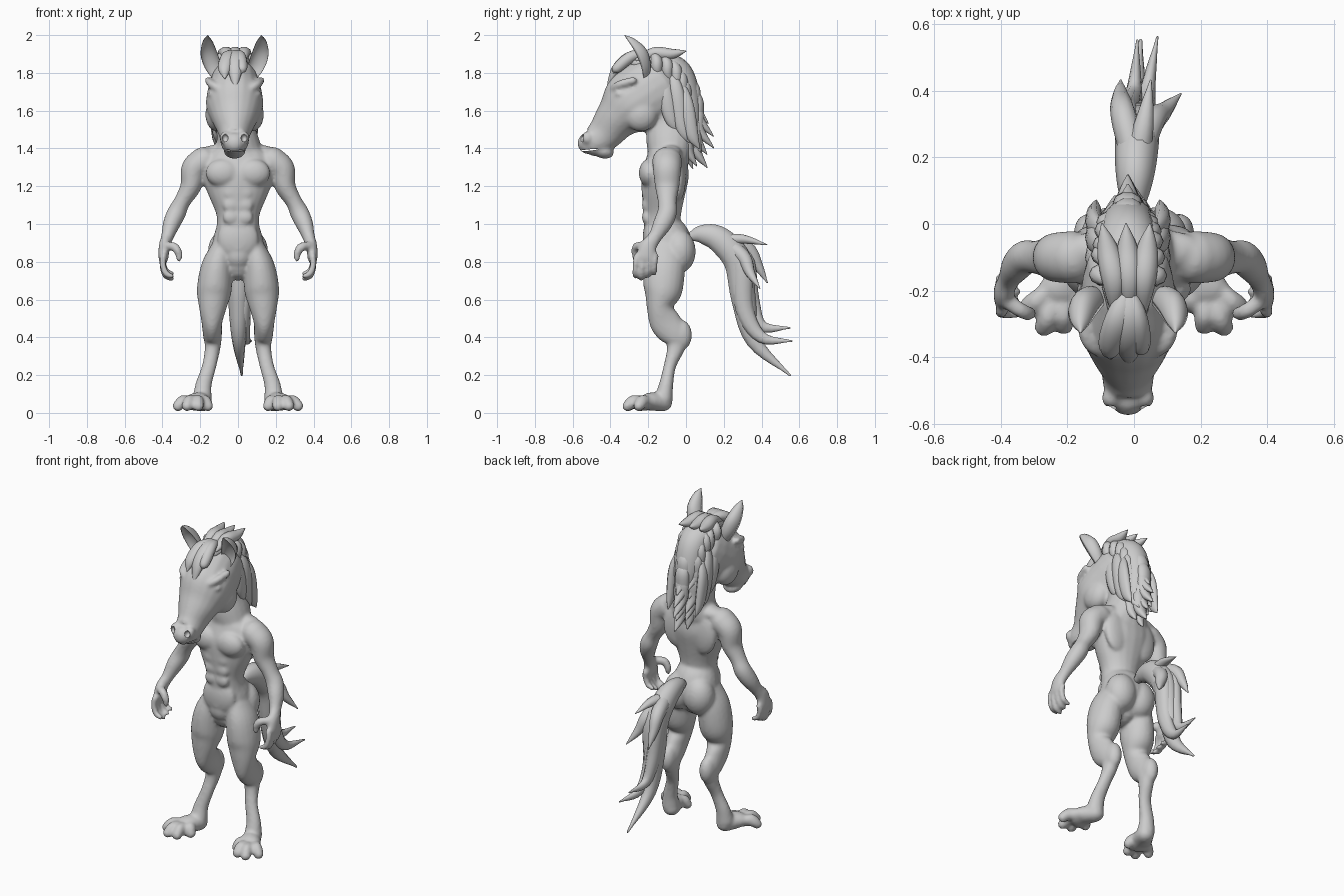
import bpy, bmesh, math, random
from mathutils import Vector, Matrix

cube = bpy.data.objects.get("Cube")
if cube:
    bpy.data.objects.remove(cube, do_unlink=True)
random.seed(4)
HEAD_X = -.018          # the head sits slightly to its right
SIDES = (-1, 1)

grey = bpy.data.materials.new("plain grey")
grey.use_nodes = True
grey.diffuse_color = (.6, .6, .6, 1)
grey.node_tree.nodes["Principled BSDF"].inputs["Base Color"].default_value = (.6, .6, .6, 1)

def spline(stations, steps):
    """Catmull-Rom through stations of any width."""
    rows = [Vector(s) for s in stations]
    rows = [rows[0] * 2 - rows[1]] + rows + [rows[-1] * 2 - rows[-2]]
    result = []
    for p, q, r, s in zip(rows, rows[1:], rows[2:], rows[3:]):
        for t in (k / steps for k in range(steps)):
            result.append((q * 2 + (r - p) * t + (p * 2 - q * 5 + r * 4 - s) * t * t
                           + (q * 3 - p - r * 3 + s) * t ** 3) * .5)
    return result + [rows[-2]]

def loft(bm, stations, steps=5, sides=20, cup=None):
    """Skin elliptical rings (x, y, z, width radius, depth radius) with rounded ends."""
    rows = spline(stations, steps)
    centres = [Vector(r[:3]) for r in rows]
    rings = []
    last = len(rows) - 1
    for i, row in enumerate(rows):
        along = (centres[min(i + 1, last)] - centres[max(i - 1, 0)]).normalized()
        across = (Vector((1, 0, 0)) - along * along.x).normalized()
        deep = along.cross(across)
        a, b = max(row[3], .002), max(row[4], .002)
        caps = {0: [-1.4, -1, -.5, 0], last: [0, .5, 1, 1.4]}.get(i, [0])
        for angle in caps:
            centre = centres[i] + along * math.sin(angle) * min(a, b)
            ring = []
            for k in range(sides):
                turn = math.tau * k / sides
                depth = math.sin(turn)
                if cup and depth < 0:
                    depth *= -cup
                offset = across * a * math.cos(turn) + deep * b * depth
                ring.append(bm.verts.new(centre + offset * math.cos(angle)))
            rings.append(ring)
    for low, high in zip(rings, rings[1:]):
        for k in range(sides):
            n = (k + 1) % sides
            bm.faces.new((low[k], low[n], high[n], high[k]))
    bm.faces.new(rings[0][::-1])
    bm.faces.new(rings[-1])

def pair(bm, stations, shift=0, **options):
    for side in SIDES:
        loft(bm, [(s[0] * side + shift, *s[1:]) for s in stations], **options)

def blob(bm, centre, radii, tilt=0):
    matrix = (Matrix.Translation(centre) @ Matrix.Rotation(tilt, 4, 'X')
              @ Matrix.Diagonal((*radii, 1)))
    bmesh.ops.create_uvsphere(bm, u_segments=20, v_segments=12, radius=1, matrix=matrix)

def blob_pair(bm, centre, radii, shift=0):
    for side in SIDES:
        blob(bm, (centre[0] * side + shift, *centre[1:]), radii)

def lock(bm, points, width, thickness, root=.06):
    """A pointed lock of hair; root sets how full it starts."""
    path = spline(points, 5)
    stations = []
    for i, p in enumerate(path):
        swell = max(.04, math.sin(math.pi * (root + (1 - root) * i / (len(path) - 1)))) ** .8
        stations.append((*p, width * swell, thickness * swell))
    loft(bm, stations, steps=1, sides=10)

def finish(bm, name):
    bmesh.ops.recalc_face_normals(bm, faces=bm.faces[:])
    for face in bm.faces:
        face.smooth = True
    mesh = bpy.data.meshes.new(name)
    bm.to_mesh(mesh)
    bm.free()
    mesh.materials.append(grey)
    obj = bpy.data.objects.new(name, mesh)
    bpy.context.scene.collection.objects.link(obj)
    return obj

# Torso
body = bmesh.new()
loft(body, [(0, -.11, .79, .09, .09), (0, -.095, .86, .135, .13), (0, -.105, .93, .13, .125),
            (0, -.125, 1.0, .112, .1), (0, -.125, 1.06, .118, .1), (0, -.12, 1.16, .16, .115),
            (0, -.11, 1.26, .195, .125), (0, -.1, 1.34, .185, .11), (0, -.09, 1.39, .13, .1)])
blob_pair(body, (.08, -.195, 1.27), (.092, .055, .075))         # chest
blob_pair(body, (.09, -.04, 1.25), (.09, .04, .13))             # shoulder blades
blob_pair(body, (.1, -.08, 1.375), (.11, .06, .045))            # neck muscles
blob_pair(body, (.068, -.035, .855), (.092, .087, .115))        # buttocks
for height in (1.165, 1.1, 1.035):
    blob_pair(body, (.037, -.21, height), (.044, .024, .038))   # belly muscles
blob(body, (0, -.185, .92), (.11, .045, .11))
blob(body, (0, -.165, .84), (.075, .058, .08))

# Neck and head
loft(body, [(0, -.09, 1.35, .15, .11), (0, -.085, 1.43, .115, .125),
            (HEAD_X, -.085, 1.54, .1, .13), (HEAD_X, -.11, 1.68, .1, .14)])
loft(body, [(HEAD_X, -.16, 1.72, .135, .18), (HEAD_X, -.285, 1.635, .152, .177),
            (HEAD_X, -.365, 1.56, .122, .12), (HEAD_X, -.43, 1.48, .084, .095),
            (HEAD_X, -.485, 1.435, .074, .08), (HEAD_X, -.515, 1.428, .06, .06)])
blob(body, (HEAD_X, -.44, 1.385), (.058, .06, .038), -.25)      # chin
blob_pair(body, (.095, -.24, 1.58), (.06, .09, .09), HEAD_X)    # cheeks
blob_pair(body, (.048, -.522, 1.455), (.032, .032, .036), HEAD_X)  # nostril flares
blob_pair(body, (.112, -.345, 1.688), (.03, .035, .019), HEAD_X)  # eyes
pair(body, [(.06, -.395, 1.7, .016, .018), (.115, -.358, 1.735, .022, .022),
            (.14, -.28, 1.76, .02, .02)], HEAD_X)               # brows

# Arms and hands
pair(body, [(.18, -.1, 1.335, .075, .08), (.232, -.1, 1.29, .07, .075),
            (.25, -.1, 1.2, .056, .065), (.295, -.1, 1.12, .044, .05),
            (.325, -.1, 1.06, .05, .052), (.352, -.125, 1.0, .046, .05),
            (.375, -.165, .93, .033, .037), (.39, -.2, .88, .03, .046),
            (.395, -.212, .82, .027, .055)])
for finger in range(4):
    y = -.262 + finger * .034
    drop = .014 * abs(finger - 1)
    pair(body, [(.395, y, .83, .019, .017), (.398, y - .005, .77 + drop, .018, .016),
                (.382, y - .008, .725 + drop, .017, .016),
                (.35, y - .008, .71 + drop, .014, .014)], sides=12)
pair(body, [(.375, -.235, .885, .024, .024), (.335, -.262, .878, .024, .024),
            (.314, -.268, .845, .021, .021), (.312, -.268, .815, .016, .016)], sides=12)

# Legs, calves and feet
pair(body, [(.085, -.1, .87, .06, .1), (.112, -.115, .77, .084, .11),
            (.126, -.122, .65, .092, .103), (.134, -.138, .56, .074, .07),
            (.138, -.11, .48, .055, .083), (.135, -.06, .41, .05, .074),
            (.134, -.052, .35, .042, .05), (.152, -.085, .25, .038, .033),
            (.182, -.105, .15, .043, .038), (.19, -.12, .075, .052, .05)])
blob_pair(body, (.135, -.026, .412), (.046, .058, .082))
pair(body, [(.185, -.12, .055, .05, .048), (.215, -.19, .06, .064, .048),
            (.235, -.23, .045, .07, .034)])
for tip in ((.16, -.24), (.21, -.305), (.27, -.31), (.318, -.25)):
    start = Vector((.215, -.17)).lerp(Vector(tip), .4)
    pair(body, [(*start, .055, .028, .032), (*Vector(tip).lerp(start, .4), .06, .031, .036),
                (*tip, .036, .03, .029)], sides=14)
body = finish(body, "body")

# Nostril holes and mouth line
cutter = bmesh.new()
blob_pair(cutter, (.05, -.55, 1.455), (.016, .022, .02), HEAD_X)
blob(cutter, (HEAD_X, -.51, 1.392), (.11, .055, .004), .1)
cutter = finish(cutter, "mouth_cutter")
cutter.hide_render = cutter.hide_viewport = True

fuse = body.modifiers.new("fuse", 'REMESH')
fuse.mode = 'VOXEL'
fuse.voxel_size = .009
fuse.use_smooth_shade = True
soften = body.modifiers.new("soften", 'SMOOTH')
soften.iterations = 9
carve = body.modifiers.new("carve", 'BOOLEAN')
carve.operation = 'DIFFERENCE'
carve.solver = 'EXACT'
carve.object = cutter

# Ears
ears = bmesh.new()
pair(ears, [(.09, -.225, 1.78, .03, .035), (.116, -.24, 1.84, .044, .055),
            (.136, -.265, 1.9, .044, .06), (.143, -.3, 1.96, .028, .035),
            (.142, -.325, 1.995, .004, .006)], HEAD_X, cup=.55)
finish(ears, "ears")

# Mane: a core along the neck covered by locks that flick out at the tips
mane = bmesh.new()
loft(mane, [(HEAD_X, -.26, 1.85, .06, .035), (HEAD_X, -.15, 1.865, .085, .05),
            (HEAD_X, -.05, 1.8, .085, .08), (HEAD_X, .005, 1.66, .075, .07),
            (0, .02, 1.5, .055, .05), (0, .025, 1.4, .03, .03)])
crest = spline([(HEAD_X, -.12, 1.89), (HEAD_X, -.03, 1.86), (HEAD_X, .025, 1.77),
                (HEAD_X, .04, 1.65), (0, .035, 1.53)], 2)
for i, root in enumerate(crest):
    for side in (-1, 0, 1):
        reach = .09 - .025 * abs(side) + random.uniform(-.02, .02)
        length = min(.24, .14 + i * .025) * random.uniform(.9, 1.1)
        start = root + Vector((side * .04, -.035 * abs(side) - .02, .01))
        spread = side * (.03 - i * .005)
        lock(mane, [start, start + Vector((spread, reach * .4, -length * .25)),
                    start + Vector((spread, reach * .5, -length * .65)),
                    start + Vector((spread * .6, reach * 1.2, -length))], .045, .034)
# Long locks hanging over the sides of the neck
for side in SIDES:
    for y, z, foot in ((-.14, 1.82, 1.48), (-.08, 1.82, 1.43), (-.03, 1.76, 1.4)):
        x = side * .085 + HEAD_X
        lock(mane, [(x * .8, y, z), (x + side * .015, y + .03, z - .12),
                    (x + side * .015, y + .06, foot + .08),
                    (x + side * .01, y + .1, foot)], .026, .042)
finish(mane, "mane")

# Forelock
forelock = bmesh.new()
for x, y, z, width in ((-.005, -.42, 1.715, .048), (-.06, -.405, 1.77, .042), (.03, -.385, 1.8, .034)):
    lock(forelock, [(-.015, -.18, 1.89), (x * .6 - .01, -.28, 1.89),
                    (x - .01, -.365, 1.825), (x - .01, y, z)], width, .032)
for x in (-.06, -.015, .03):
    lock(forelock, [(x, -.26, 1.87), (x, -.17, 1.905), (x * 1.3, -.08, 1.9),
                    (x * 1.6, -.0, 1.915)], .038, .034)
finish(forelock, "forelock")

# Tail
tail = bmesh.new()
root = [(0, .02, .935), (0, .09, .945), (.005, .18, .915)]
for path, width, thickness in (
        ([(.01, .275, .8), (.005, .305, .6), (.005, .36, .38), (.02, .55, .2)], .066, .078),
        ([(.03, .3, .92), (.05, .43, .89)], .04, .035),
        ([(-.03, .32, .87), (-.04, .38, .78), (-.04, .43, .69)], .042, .045),
        ([(.05, .3, .83), (.09, .34, .74), (.14, .39, .66)], .042, .042),
        ([(.035, .29, .8), (.03, .31, .55), (.04, .4, .4), (.07, .56, .38)], .044, .058),
        ([(-.02, .3, .82), (-.015, .34, .6), (.0, .4, .46), (.01, .55, .45)], .044, .058)):
    lock(tail, root + path, width, thickness)
finish(tail, "tail")
